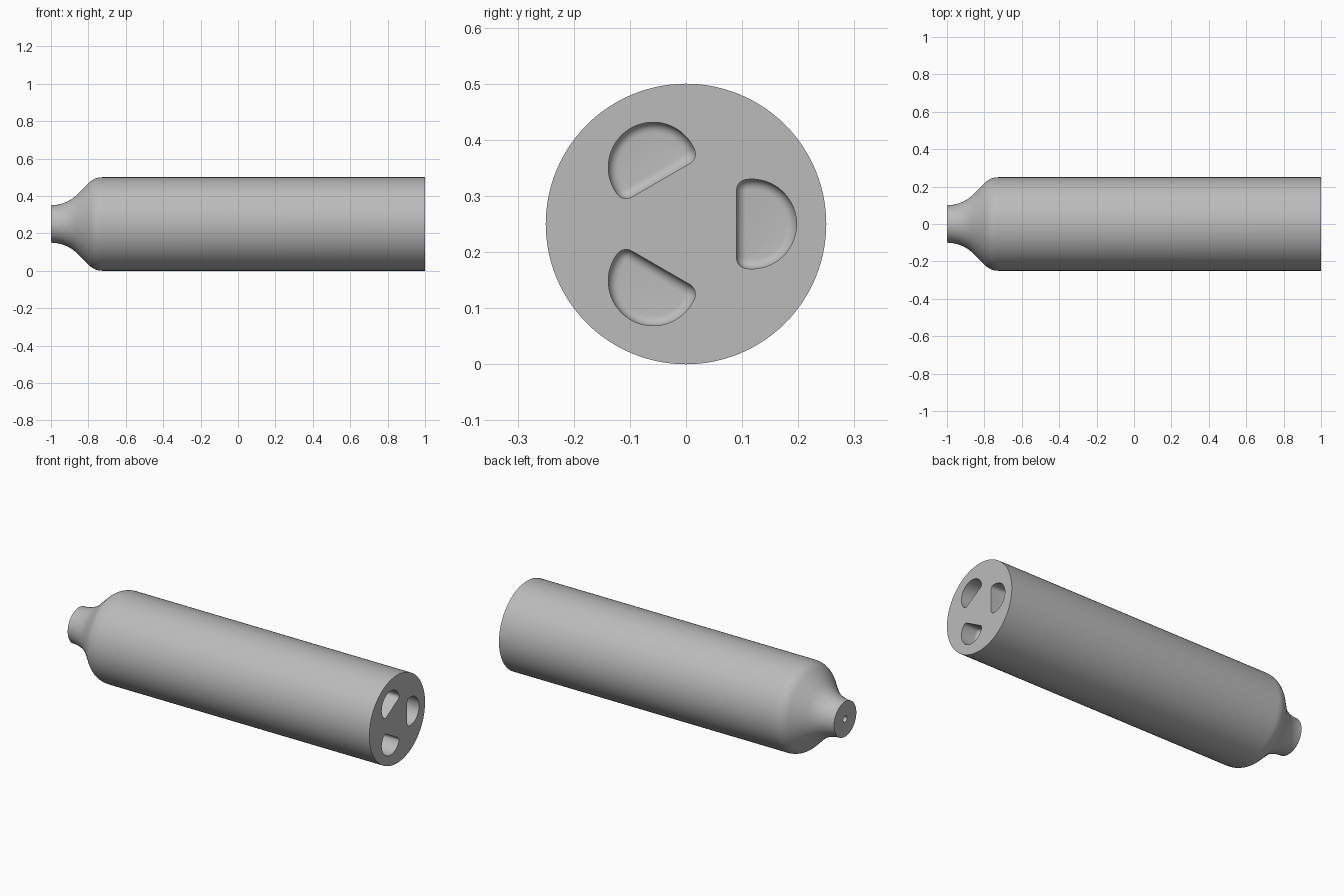
import bpy, bmesh
from math import sin, cos, pi, atan2, sqrt, radians
from mathutils import Matrix, Vector

cube = bpy.data.objects.get("Cube")
if cube:
    bpy.data.objects.remove(cube, do_unlink=True)

RADIUS, SEGMENTS = 0.25, 96
POCKET_DEPTH, FLOOR_FILLET = 0.1, 0.018
BORE_RADIUS, BORE_DEPTH = 0.018, 0.1

grey = bpy.data.materials.new("plain grey")
grey.use_nodes = True
colour = (0.5, 0.5, 0.5, 1)
grey.diffuse_color = colour
grey.node_tree.nodes["Principled BSDF"].inputs["Base Color"].default_value = colour


def arc(cx, cy, r, start, end, steps):
    """Points on an arc, angles in radians."""
    angles = [start + (end - start) * i / steps for i in range(steps + 1)]
    return [(cx + r * cos(a), cy + r * sin(a)) for a in angles]


def bridge(bm, a, b):
    """Quads between two closed rings of equal length."""
    for i in range(len(a)):
        j = (i + 1) % len(a)
        bm.faces.new((a[i], a[j], b[j], b[i]))


def d_outline(inset):
    """Rounded D outline (y, z), flat side towards the axis, offset inwards."""
    big, small, centre, flat = 0.08, 0.02, 0.117, 0.09
    cy = flat + small
    cz = sqrt((big - small) ** 2 - (cy - centre) ** 2)
    turn = atan2(cz, cy - centre)
    return (arc(centre, 0, big - inset, -turn, turn, 40)
            + arc(cy, cz, small - inset, turn, pi, 8)[1:]
            + arc(cy, -cz, small - inset, pi, 2 * pi - turn, 8)[:-1])


bm = bmesh.new()

# Lathed shell: bore, neck face, concave neck, cone, rounded shoulder, body
slope = radians(45)
shoulder_x = -1 + 0.2 * sin(slope) + (0.15 - 0.3 * (1 - cos(slope))) + 0.1 * sin(slope)
profile = ([(-1 + BORE_DEPTH, BORE_RADIUS), (-1, BORE_RADIUS)]
           + arc(-1, 0.3, 0.2, -pi / 2, -slope, 12)
           + arc(shoulder_x, RADIUS - 0.1, 0.1, pi / 2 + slope, pi / 2, 10)
           + [(1, RADIUS)])
rings = []
for x, r in profile:
    rings.append([bm.verts.new((x, r * cos(2 * pi * i / SEGMENTS), r * sin(2 * pi * i / SEGMENTS)))
                  for i in range(SEGMENTS)])
for a, b in zip(rings, rings[1:]):
    bridge(bm, a, b)
bm.faces.new(rings[0])

# Three D-shaped pockets with filleted floors
levels = [(0, 0)] + [(POCKET_DEPTH - FLOOR_FILLET * (1 - sin(a)), FLOOR_FILLET * (1 - cos(a)))
                     for a in [pi / 2 * i / 6 for i in range(7)]]
mouths = [rings[-1]]
for k in range(3):
    turn = Matrix.Rotation(2 * pi * k / 3, 3, 'X')
    loops = [[bm.verts.new(turn @ Vector((1 - depth, y, z))) for y, z in d_outline(inset)]
             for depth, inset in levels]
    for a, b in zip(loops, loops[1:]):
        bridge(bm, a, b)
    bm.faces.new(loops[-1])
    mouths.append(loops[0])

# Flat end face around the pocket mouths
edges = [bm.edges.get((m[i - 1], m[i])) for m in mouths for i in range(len(m))]
bmesh.ops.triangle_fill(bm, use_beauty=True, use_dissolve=False, edges=edges, normal=(1, 0, 0))
bmesh.ops.recalc_face_normals(bm, faces=bm.faces)
bmesh.ops.translate(bm, verts=bm.verts, vec=(0, 0, RADIUS))

mesh = bpy.data.meshes.new("cylinder_body")
bm.to_mesh(mesh)
bm.free()
mesh.materials.append(grey)
body = bpy.data.objects.new("cylinder_body", mesh)
bpy.context.collection.objects.link(body)

# Smooth shading with sharp rims
bpy.ops.object.select_all(action='DESELECT')
body.select_set(True)
bpy.context.view_layer.objects.active = body
bpy.ops.object.shade_smooth_by_angle(angle=radians(30))
